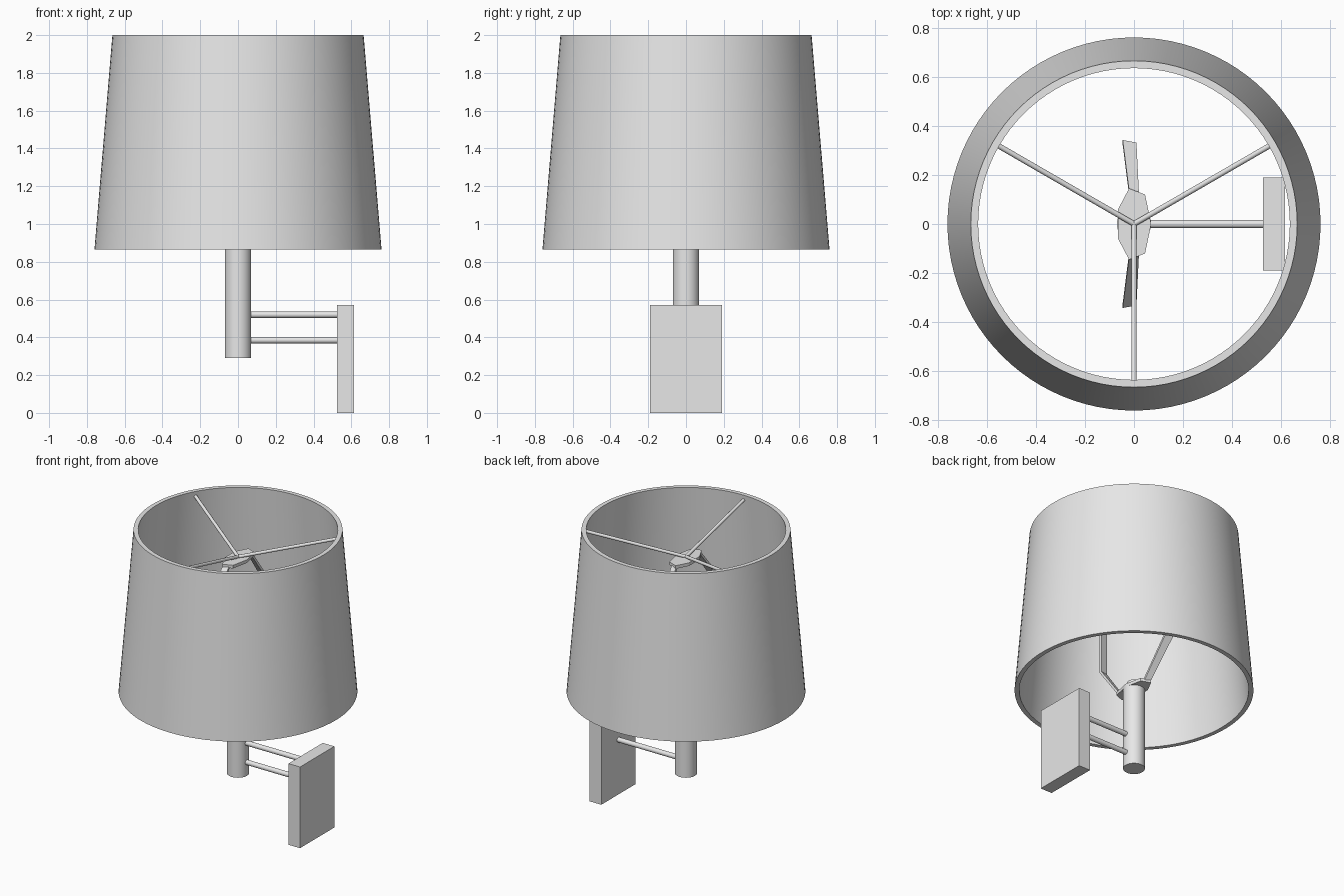
import bpy
import bmesh
import math
from mathutils import Vector

cube = bpy.data.objects.get("Cube")
if cube:
    bpy.data.objects.remove(cube, do_unlink=True)

grey = bpy.data.materials.new("plain_grey")
grey.use_nodes = True
grey.diffuse_color = (0.8, 0.8, 0.8, 1)
grey.node_tree.nodes["Principled BSDF"].inputs["Base Color"].default_value = (0.8, 0.8, 0.8, 1)


def finish(obj, name, smooth=False):
    obj.name = name
    obj.data.materials.clear()
    obj.data.materials.append(grey)
    if smooth:
        bpy.ops.object.select_all(action='DESELECT')
        obj.select_set(True)
        bpy.context.view_layer.objects.active = obj
        bpy.ops.object.shade_smooth_by_angle(angle=math.radians(35))
    return obj


def from_bmesh(bm, name, smooth=False):
    bmesh.ops.recalc_face_normals(bm, faces=bm.faces)
    mesh = bpy.data.meshes.new(name)
    bm.to_mesh(mesh)
    bm.free()
    obj = bpy.data.objects.new(name, mesh)
    bpy.context.collection.objects.link(obj)
    return finish(obj, name, smooth)


def rod(name, start, end, radius, sides=24):
    a, b = Vector(start), Vector(end)
    bpy.ops.mesh.primitive_cylinder_add(vertices=sides, radius=radius,
                                        depth=(b - a).length, location=(a + b) / 2)
    obj = bpy.context.object
    obj.rotation_euler = (b - a).to_track_quat('Z', 'Y').to_euler()
    return finish(obj, name, True)


def loft(bm, rings, closed=False):
    """Join rings of vertices with quads; cap the ends unless closed."""
    rows = [[bm.verts.new(p) for p in ring] for ring in rings]
    n = len(rows[0])
    for i in range(len(rows) if closed else len(rows) - 1):
        a, b = rows[i], rows[(i + 1) % len(rows)]
        for j in range(n):
            k = (j + 1) % n
            bm.faces.new((a[j], a[k], b[k], b[j]))
    if not closed:
        bm.faces.new(rows[0])
        bm.faces.new(rows[-1])


# Tapered drum shade with a thin wall
def circle(r, z, n=96):
    return [(r * math.cos(math.tau * i / n), r * math.sin(math.tau * i / n), z) for i in range(n)]


bm = bmesh.new()
loft(bm, [circle(0.76, 0.865), circle(0.665, 2.0), circle(0.635, 2.0), circle(0.73, 0.865)], closed=True)
from_bmesh(bm, "shade", True)

# Three spokes rising from the harp to the shade rim
for i, deg in enumerate((30, 150, 270)):
    a = math.radians(deg)
    rod(f"spoke_{i + 1}", (0, 0, 1.81), (0.645 * math.cos(a), 0.645 * math.sin(a), 1.965), 0.011, 12)

# Stem, socket neck and the two arms to the wall plate
rod("stem", (0, 0, 0.29), (0, 0, 0.875), 0.07, 32)
rod("socket_neck", (0, 0, 0.87), (0, 0, 0.92), 0.045)
for name, z in (("upper_arm", 0.52), ("lower_arm", 0.385)):
    rod(name, (0.05, 0, z), (0.53, 0, z), 0.017)

# Wall plate
bpy.ops.mesh.primitive_cube_add(size=1, location=(0.57, 0, 0.285))
plate = bpy.context.object
plate.dimensions = (0.09, 0.38, 0.57)
finish(plate, "wall_plate")

# Faceted harp plates at the top and bottom
outline = [(-0.02, 0.145), (0.045, 0.12), (0.07, 0), (0.045, -0.12),
           (-0.02, -0.145), (-0.065, -0.06), (-0.065, 0.06)]
for name, z in (("harp_top_plate", 1.785), ("harp_base_plate", 0.865)):
    bm = bmesh.new()
    loft(bm, [[(x, y, z + t) for x, y in outline] for t in (0, 0.022)])
    from_bmesh(bm, name)

# Bent flat harp legs: stations of (x centre, y, z, half width)
stations = [(0, 0.125, 0.875, 0.02), (-0.018, 0.33, 1.14, 0.028),
            (-0.018, 0.33, 1.53, 0.028), (0, 0.125, 1.797, 0.02)]
for name, side in (("harp_leg_front", -1), ("harp_leg_back", 1)):
    bm = bmesh.new()
    loft(bm, [[(x - w, side * (y + 0.012), z), (x + w, side * (y + 0.002), z),
               (x + w, side * (y - 0.018), z), (x - w, side * (y - 0.008), z)]
              for x, y, z, w in stations])
    from_bmesh(bm, name)
